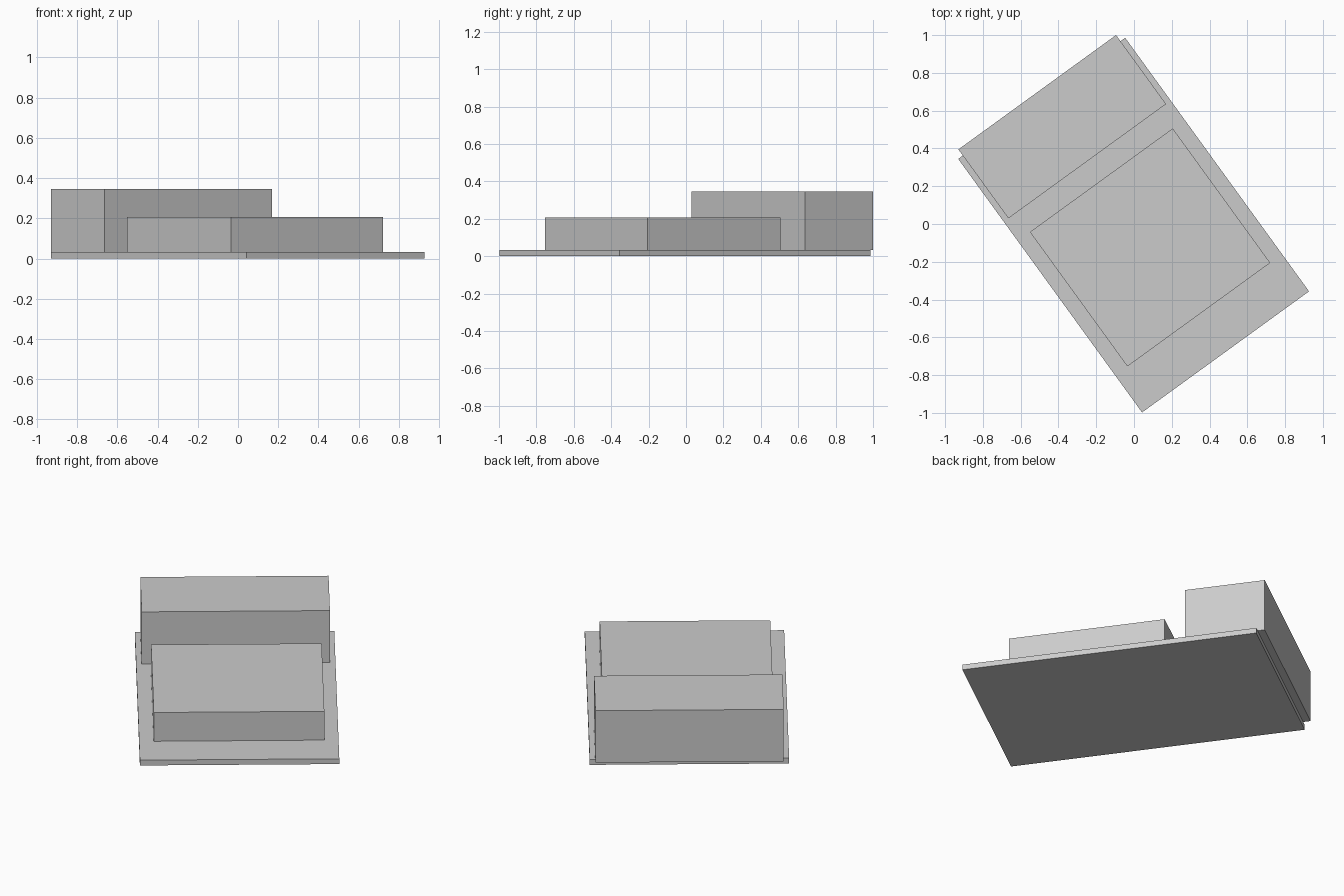
import bpy
import math

# Remove the default object
cube = bpy.data.objects.get("Cube")
if cube:
    bpy.data.objects.remove(cube, do_unlink=True)

# Single plain grey
GREY = (0.6, 0.6, 0.6, 1.0)
grey = bpy.data.materials.new("light_grey")
grey.use_nodes = True
grey.diffuse_color = GREY
grey.node_tree.nodes["Principled BSDF"].inputs["Base Color"].default_value = GREY

TURN = math.radians(35.95)  # whole site is turned on the ground
BASE_TOP = 0.032


def block(name, centre, size, bottom, top):
    """Flat-sided box standing between two heights, turned with the site."""
    x, y = centre
    bpy.ops.mesh.primitive_cube_add(size=1, location=(x, y, (bottom + top) / 2),
                                    rotation=(0, 0, TURN))
    obj = bpy.context.object
    obj.name = name
    obj.scale = (size[0], size[1], top - bottom)
    bpy.ops.object.transform_apply(location=False, rotation=False, scale=True)
    obj.data.materials.append(grey)
    return obj


# Ground slab, low front block and tall rear block
block("base_slab", (-0.002, -0.006), (1.092, 1.658), 0, BASE_TOP)
block("low_block", (0.085, -0.124), (0.934, 0.879), BASE_TOP, 0.206)
block("tall_block", (-0.38, 0.515), (1.031, 0.451), BASE_TOP, 0.346)
